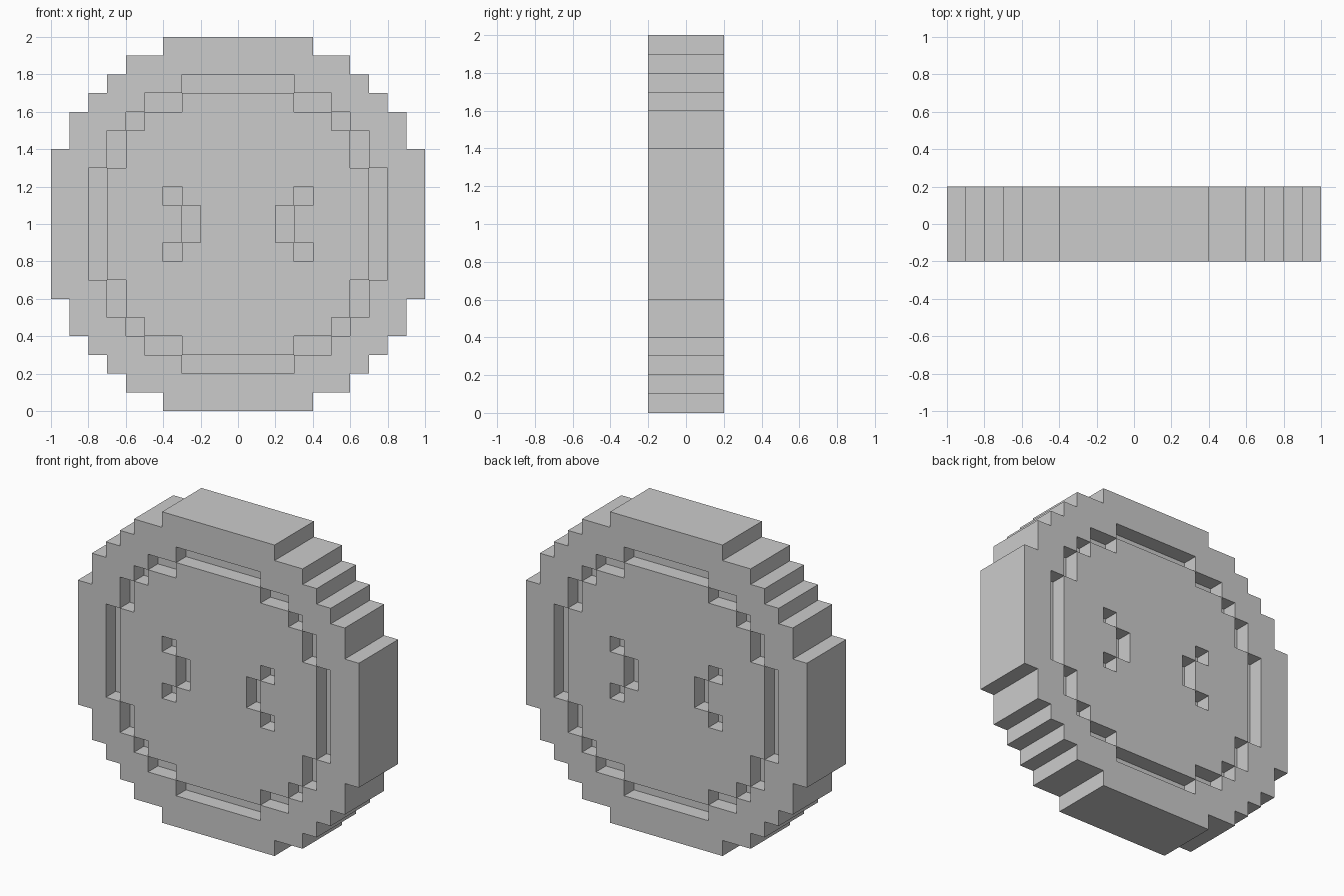
import bpy, bmesh, math

if "Cube" in bpy.data.objects:
    bpy.data.objects.remove(bpy.data.objects["Cube"])

CELL = 0.1
# Quarter-pattern, rows counted outward from the centre line
HALF_WIDTH = [10, 10, 10, 10, 9, 9, 8, 7, 6, 4]
RING = {0: [7], 1: [7], 2: [7], 3: [6], 4: [6], 5: [5], 6: [3, 4], 7: [0, 1, 2]}
BRACKET = {0: [2], 1: [3]}


def mirror(i):
    """Distance of a cell from the centre line, so one quarter serves all four."""
    return i if i >= 0 else -1 - i


def filled(i, j, k):
    col, layer, row = mirror(i), mirror(j), mirror(k)
    if layer > 1 or row > 9 or col >= HALF_WIDTH[row]:
        return False
    # Grooves are one cell deep on both faces
    engraved = col in RING.get(row, []) or col in BRACKET.get(row, [])
    return not (engraved and layer == 1)


def add_side(bm, cell, axis, sign):
    u, v = (axis + 1) % 3, (axis + 2) % 3
    corners = []
    for a, b in ((0, 0), (1, 0), (1, 1), (0, 1)):
        p = list(cell)
        p[axis] += sign > 0
        p[u] += a
        p[v] += b
        corners.append(bm.verts.new((p[0] * CELL, p[1] * CELL, (p[2] + 10) * CELL)))
    bm.faces.new(corners if sign > 0 else corners[::-1])


# Stepped coin body with engraved ring and brackets: outer skin only
bm = bmesh.new()
for i in range(-10, 10):
    for j in range(-2, 2):
        for k in range(-10, 10):
            if not filled(i, j, k):
                continue
            for axis in range(3):
                for sign in (-1, 1):
                    n = [i, j, k]
                    n[axis] += sign
                    if not filled(*n):
                        add_side(bm, (i, j, k), axis, sign)

# Weld cells and merge flat areas into clean faces
bmesh.ops.remove_doubles(bm, verts=bm.verts, dist=0.001)
bmesh.ops.dissolve_limit(bm, angle_limit=math.radians(1), verts=bm.verts, edges=bm.edges)

mesh = bpy.data.meshes.new("coin")
bm.to_mesh(mesh)
bm.free()
bpy.context.collection.objects.link(bpy.data.objects.new("coin", mesh))
